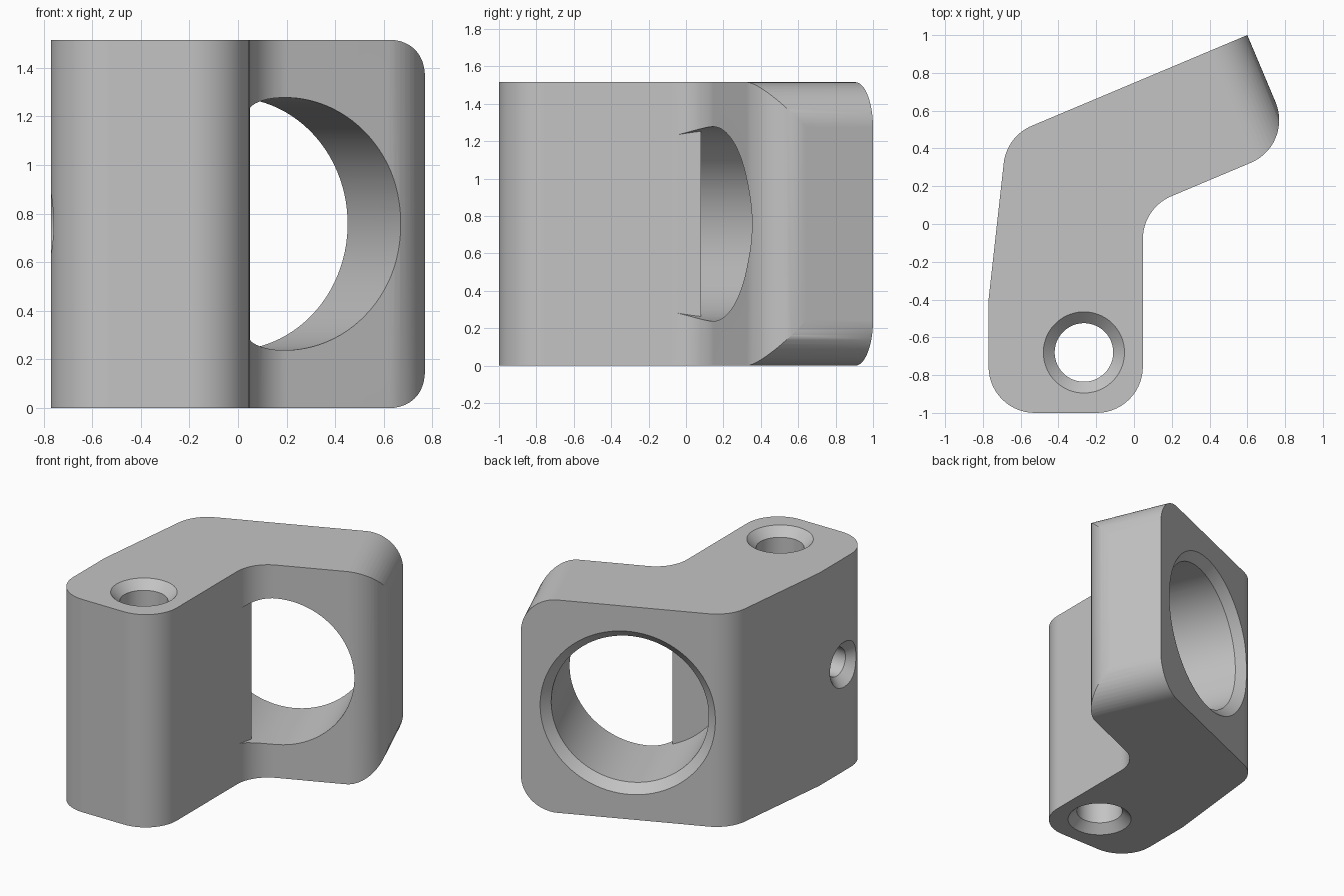
import bpy, bmesh, math
from mathutils import Vector

H = 1.515            # height of the block
R = 0.245            # common fillet radius
U = Vector((0.922, 0.388, 0)).normalized()    # along the arm
N = Vector((-U.y, U.x, 0))                    # through the arm, to the back
C = Vector((0.193, 0.145, H / 2))             # bore centre on the arm's front face
END = 0.707                                   # bore centre to arm end

if "Cube" in bpy.data.objects:
    bpy.data.objects.remove(bpy.data.objects["Cube"])


def fillet(points, steps=14):
    """Round each (x, y, radius) corner of a polygon."""
    out = []
    for i, (x, y, r) in enumerate(points):
        p = Vector((x, y))
        if r == 0:
            out.append(p)
            continue
        a = (Vector(points[i - 1][:2]) - p).normalized()
        b = (Vector(points[(i + 1) % len(points)][:2]) - p).normalized()
        half = a.angle(b) / 2
        centre = p + (a + b).normalized() * (r / math.sin(half))
        start = p + a * (r / math.tan(half)) - centre
        end = p + b * (r / math.tan(half)) - centre
        sweep = math.pi - 2 * half
        for k in range(steps + 1):
            t = k / steps
            out.append(centre + (start * math.sin((1 - t) * sweep)
                                 + end * math.sin(t * sweep)) / math.sin(sweep))
    return out


def make_object(name, bm):
    bmesh.ops.recalc_face_normals(bm, faces=bm.faces)
    mesh = bpy.data.meshes.new(name)
    bm.to_mesh(mesh)
    bm.free()
    ob = bpy.data.objects.new(name, mesh)
    bpy.context.collection.objects.link(ob)
    return ob


def prism(name, corners, push):
    """Extrude a closed loop of 3D points."""
    bm = bmesh.new()
    face = bm.faces.new([bm.verts.new(c) for c in corners])
    top = bmesh.ops.extrude_face_region(bm, geom=[face])["geom"]
    bmesh.ops.translate(bm, vec=push,
                        verts=[v for v in top if isinstance(v, bmesh.types.BMVert)])
    return make_object(name, bm)


def turned(name, profile, origin, axis, sides=96):
    """Solid of revolution from (radius, distance) pairs along an axis."""
    bm = bmesh.new()
    turn = Vector((0, 0, 1)).rotation_difference(axis)
    rings = []
    for r, d in profile:
        ring = []
        for k in range(sides):
            a = math.tau * (k + 0.5) / sides
            ring.append(bm.verts.new(
                origin + turn @ Vector((r * math.cos(a), r * math.sin(a), d))))
        rings.append(ring)
    for low, high in zip(rings, rings[1:]):
        for k in range(sides):
            j = (k + 1) % sides
            bm.faces.new((low[k], low[j], high[j], high[k]))
    bm.faces.new(rings[0])
    bm.faces.new(rings[-1])
    return make_object(name, bm)


def combine(target, tool, operation="DIFFERENCE"):
    """Apply a boolean and discard the tool."""
    mod = target.modifiers.new("cut", "BOOLEAN")
    mod.operation, mod.solver, mod.object = operation, "EXACT", tool
    tool.hide_render = True
    bpy.context.view_layer.objects.active = target
    bpy.ops.object.modifier_apply(modifier=mod.name)
    bpy.data.objects.remove(tool)


# Bent block: leg at the front, arm slanting to the back
tip = C + U * END
inner_x = 0.047
inner_y = C.y + (inner_x - C.x) * U.y / U.x
outline = fillet([(-0.77, -1, R), (inner_x, -1, R), (inner_x, inner_y, R),
                  (tip.x, tip.y, R), (0.6, 1.0, 0), (-0.674, 0.464, R),
                  (-0.77, -0.4, 0)])
block = prism("bent_clamp_block", [(p.x, p.y, 0) for p in outline], (0, 0, H))

# Round the top and bottom corners of the arm end
side = fillet([(-3, -1, 0), (END, 0, R), (END, H, R), (-3, H + 1, 0)])
side = fillet([(-3, -0.0005, 0), (END, -0.0005, R), (END, H + 0.0005, R),
               (-3, H + 0.0005, 0)])
base = Vector((C.x, C.y, 0)) - N * 3
combine(block, prism("end_rounding", [base + U * p.x + Vector((0, 0, p.y)) for p in side],
                     N * 6), "INTERSECT")

# Large chamfered bore through the arm, stopping flat against the leg
bore = turned("bore_cutter", [(0.52, -0.35), (0.52, 0.57), (0.68, 0.73)], C, N)
x = inner_x + 0.002
slope = U.y / U.x
edge = C.y + (x - C.x) * slope - 0.003
combine(bore, prism("leg_guard", [(x, edge, -1), (x, -2, -1), (-2, -2, -1),
                                  (-2, edge - (2 + x) * slope, -1)], (0, 0, 4)))
combine(block, bore)

# Vertical bolt hole, countersunk at both ends
bolt = Vector((-0.265, -0.68, 0))
combine(block, turned("bolt_cutter", [(0.315, -0.1), (0.155, 0.06), (0.155, H - 0.06),
                                      (0.315, H + 0.1)], bolt, Vector((0, 0, 1)), 64))

# Countersunk side hole meeting the bolt hole
combine(block, turned("side_cutter", [(0.1, 0), (0.1, 0.445), (0.26, 0.605)],
                      bolt + Vector((0, 0, H / 2)), Vector((-1, 0, 0)), 48))

# Plain grey finish
grey = bpy.data.materials.new("plain_grey")
grey.use_nodes = True
colour = (0.55, 0.55, 0.55, 1)
grey.diffuse_color = colour
grey.node_tree.nodes["Principled BSDF"].inputs["Base Color"].default_value = colour
block.data.materials.clear()
block.data.materials.append(grey)
for poly in block.data.polygons:
    poly.material_index = 0

# Smooth fillets and bores, keep real edges sharp
bpy.ops.object.select_all(action="DESELECT")
block.select_set(True)
bpy.context.view_layer.objects.active = block
bpy.ops.object.shade_smooth_by_angle(angle=math.radians(30))
weighted = block.modifiers.new("even_shading", "WEIGHTED_NORMAL")
weighted.keep_sharp = True
